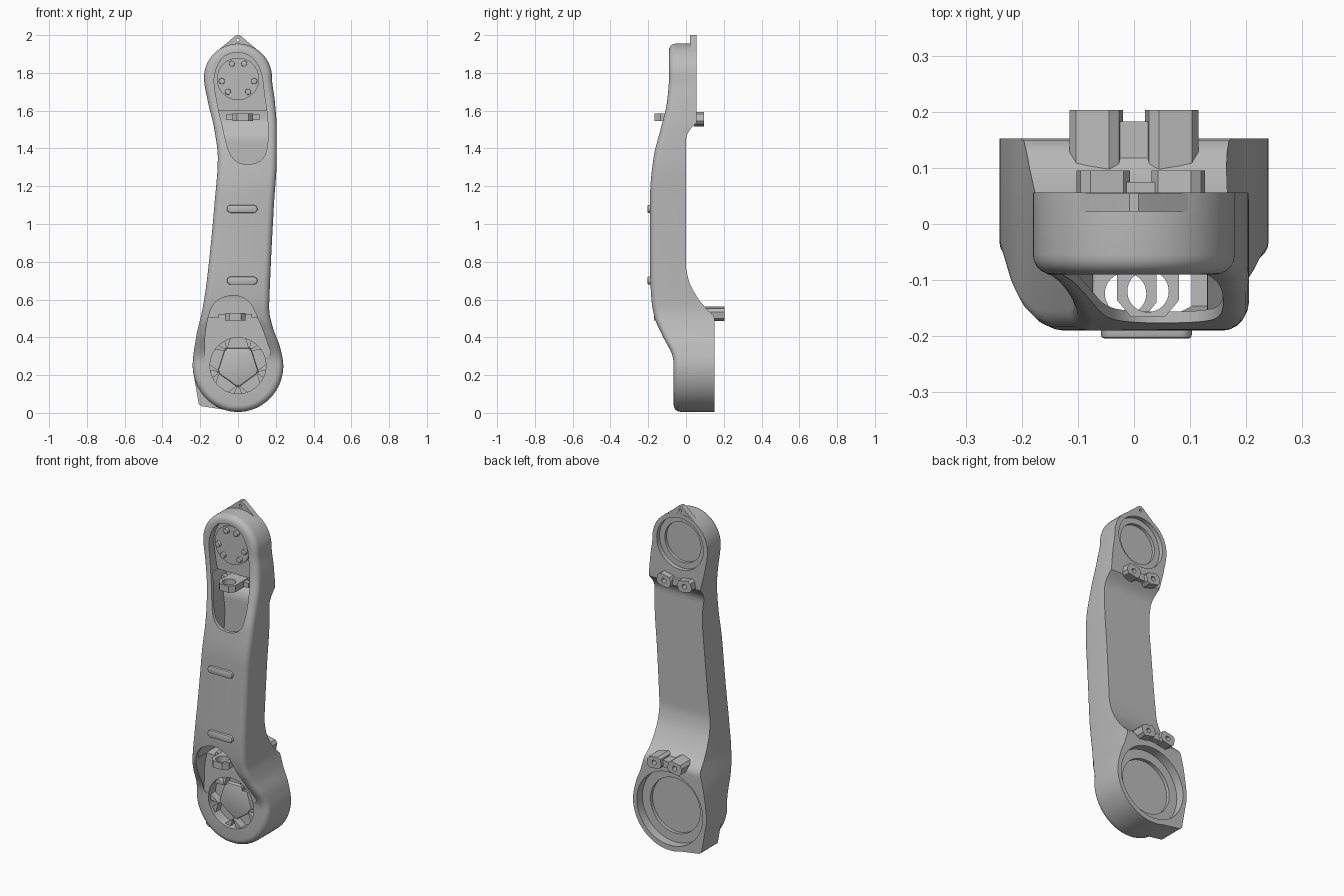
import bpy, bmesh, math
from mathutils import Vector

if "Cube" in bpy.data.objects:
    bpy.data.objects.remove(bpy.data.objects["Cube"], do_unlink=True)

mat = bpy.data.materials.new("mid grey")
mat.use_nodes = True
GREY = (0.5, 0.5, 0.5, 1)
mat.diffuse_color = GREY
mat.node_tree.nodes["Principled BSDF"].inputs["Base Color"].default_value = GREY


def smooth_curve(keys):
    """Monotone smooth interpolation through (z, value) keys."""
    n = len(keys)
    d = [(keys[i + 1][1] - keys[i][1]) / (keys[i + 1][0] - keys[i][0]) for i in range(n - 1)]
    m = [0.0] * n
    for i in range(1, n - 1):
        if d[i - 1] * d[i] > 0:
            m[i] = 2 * d[i - 1] * d[i] / (d[i - 1] + d[i])

    def f(z):
        z = min(max(z, keys[0][0]), keys[-1][0])
        i = 0
        while i < n - 2 and z > keys[i + 1][0]:
            i += 1
        h = keys[i + 1][0] - keys[i][0]
        t = (z - keys[i][0]) / h
        return ((2 * t**3 - 3 * t**2 + 1) * keys[i][1] + (t**3 - 2 * t**2 + t) * h * m[i]
                + (3 * t**2 - 2 * t**3) * keys[i + 1][1] + (t**3 - t**2) * h * m[i + 1])
    return f


def finish(name, bm):
    bmesh.ops.recalc_face_normals(bm, faces=bm.faces[:])
    me = bpy.data.meshes.new(name)
    bm.to_mesh(me)
    bm.free()
    me.materials.append(mat)
    ob = bpy.data.objects.new(name, me)
    bpy.context.collection.objects.link(ob)
    return ob


def prism(name, pts, y0, y1, bevel=0.0):
    """Extrude an x/z polygon along y, optionally softening its front rim."""
    bm = bmesh.new()
    a = [bm.verts.new((x, y0, z)) for x, z in pts]
    b = [bm.verts.new((x, y1, z)) for x, z in pts]
    n = len(pts)
    front = bm.faces.new(a)
    bm.faces.new(b)
    for i in range(n):
        bm.faces.new((a[i], a[(i + 1) % n], b[(i + 1) % n], b[i]))
    if bevel:
        bmesh.ops.bevel(bm, geom=front.edges[:], offset=bevel, segments=2,
                        profile=0.5, affect='EDGES')
    return finish(name, bm)


def circle(x, z, r, n=64, start=0.0):
    return [(x + r * math.cos(start + 2 * math.pi * i / n),
             z + r * math.sin(start + 2 * math.pi * i / n)) for i in range(n)]


def rounded(pts, steps=6):
    """Closed smooth loop through a few points."""
    out, n = [], len(pts)
    for i in range(n):
        p0, p1, p2, p3 = (Vector(pts[(i + k) % n]) for k in (-1, 0, 1, 2))
        for s in range(steps):
            t = s / steps
            out.append(tuple(0.5 * (2 * p1 + (p2 - p0) * t + (2 * p0 - 5 * p1 + 4 * p2 - p3) * t * t
                                    + (3 * p1 - p0 - 3 * p2 + p3) * t**3)))
    return out


def layered(name, left, right, layers):
    """Solid from a paired outline: each layer is (inset, depth function of z)."""
    loop = left + right[::-1]
    n, h = len(loop), len(left)
    bm = bmesh.new()
    rings = []
    for inset, depth in layers:
        ring = []
        for i, (x, z) in enumerate(loop):
            t = Vector(loop[(i + 1) % n]) - Vector(loop[i - 1])
            t.normalize()
            px, pz = x + t.y * inset, z - t.x * inset
            ring.append(bm.verts.new((px, depth(pz), pz)))
        rings.append(ring)
    for a, b in zip(rings, rings[1:]):
        for i in range(n):
            bm.faces.new((a[i], a[(i + 1) % n], b[(i + 1) % n], b[i]))
    for ring in (rings[0], rings[-1]):
        for i in range(h - 1):
            bm.faces.new((ring[i], ring[i + 1], ring[n - 2 - i], ring[n - 1 - i]))
    return finish(name, bm)


def cut(ob, cutter):
    """Subtract a cutter and remove it, falling back to another solver if one fails."""
    mod = ob.modifiers.new("cut", 'BOOLEAN')
    mod.operation, mod.object = 'DIFFERENCE', cutter
    for solver in ('MANIFOLD', 'EXACT', 'FLOAT'):
        mod.solver = solver
        bpy.context.view_layer.update()
        dg = bpy.context.evaluated_depsgraph_get()
        me = bpy.data.meshes.new_from_object(ob.evaluated_get(dg))
        if len(me.polygons) > len(ob.data.polygons) // 2 and len(me.polygons) != len(ob.data.polygons):
            ob.data = me
            break
    ob.modifiers.clear()
    bpy.data.objects.remove(cutter, do_unlink=True)


# Outline and side profile of the arm
x_left = smooth_curve([(0.25, -0.24), (0.4, -0.222), (0.55, -0.188), (0.7, -0.165), (1.1, -0.125),
                       (1.35, -0.107), (1.5, -0.125), (1.65, -0.16), (1.775, -0.18)])
x_right = smooth_curve([(0.25, 0.24), (0.35, 0.222), (0.45, 0.185), (0.55, 0.165), (0.7, 0.17),
                        (1.1, 0.19), (1.35, 0.205), (1.5, 0.205), (1.65, 0.195), (1.775, 0.18)])
y_front = smooth_curve([(0, -0.065), (0.27, -0.066), (0.42, -0.13), (0.5, -0.165), (0.6, -0.183),
                        (0.75, -0.19), (1.15, -0.19), (1.35, -0.172), (1.5, -0.135),
                        (1.65, -0.1), (1.78, -0.09), (2, -0.09)])
y_back = smooth_curve([(0, 0.152), (0.5, 0.152), (0.56, 0.1), (0.62, 0.055), (0.7, 0.015),
                       (0.78, 0), (1.45, 0), (1.5, 0.02), (1.54, 0.056), (2, 0.056)])

left, right = [], []
for i in range(1, 19):
    a = math.pi / 2 * (1 - i / 18.5)
    z, w = 0.25 - 0.245 * math.sin(a), 0.24 * math.cos(a)
    left.append((-w, z))
    right.append((w, z))
for i in range(71):
    z = 0.25 + 1.525 * i / 70
    left.append((x_left(z), z))
    right.append((x_right(z), z))
for i in range(1, 19):
    a = math.pi / 2 * i / 18.5
    z, w = 1.775 + 0.18 * math.sin(a), 0.18 * math.cos(a)
    left.append((-w, z))
    right.append((w, z))

# Main arm with a softened front rim
R = 0.035
layers = [(0, y_back)]
for k in range(6):
    t = math.pi / 2 * k / 5
    layers.append((R * (1 - math.cos(t)), lambda z, s=math.sin(t): y_front(z) + R * (1 - s)))
arm = layered("arm_housing", left, right, layers)

# Hollow channel along the middle
zs = [0.505 + 1.095 * i / 45 for i in range(46)]
cut(arm, layered("channel_cutter", [(x_left(z) + 0.035, z) for z in zs],
                 [(x_right(z) - 0.035, z) for z in zs],
                 [(0, lambda z: min(y_back(z) - 0.02, 0.035)), (0, lambda z: y_front(z) + 0.02)]))

# Front openings
upper_open = [(-0.125, 1.78), (-0.112, 1.65), (-0.085, 1.53), (-0.05, 1.39), (-0.005, 1.33),
              (0.06, 1.317), (0.125, 1.34), (0.155, 1.41), (0.157, 1.55), (0.14, 1.68),
              (0.122, 1.8), (0.075, 1.88), (0, 1.907), (-0.08, 1.88)]
lower_open = [(-0.175, 0.34), (-0.165, 0.47), (-0.125, 0.58), (-0.03, 0.622), (0.055, 0.59),
              (0.105, 0.5), (0.155, 0.37), (0.16, 0.3), (0, 0.25), (-0.16, 0.27)]
cut(arm, prism("upper_cutter", rounded(upper_open), -0.4, -0.045))
cut(arm, prism("lower_cutter", rounded(lower_open), -0.4, -0.0645))
cut(arm, prism("hub_cutter", circle(0, 0.25, 0.148), -0.4, 0.0))

# Stepped round sockets at the back
for z, r1, d1, r2, d2 in ((0.25, 0.215, 0.1, 0.162, 0.08), (1.778, 0.152, 0.03, 0.118, 0.012)):
    cut(arm, prism("socket_cutter", circle(0, z, r1), d1, 0.5))
    cut(arm, prism("socket_cutter", circle(0, z, r2), d2, 0.5))

# Flange tabs
tip = prism("top_tab", [(-0.128, 1.9), (-0.022, 1.99), (-0.008, 2.0), (0.008, 2.0),
                        (0.022, 1.99), (0.128, 1.9), (0.06, 1.936), (-0.06, 1.936)], 0.022, 0.055)
cut(tip, prism("tab_cutter", circle(0, 1.974, 0.009, 16), -0.2, 0.2))
prism("bottom_tab", [(-0.236, 0.21), (-0.208, 0.048), (-0.195, 0.036), (-0.04, 0.012),
                     (-0.12, 0.045), (-0.2, 0.13)], 0.0, 0.152)

# Raised grip strips on the front
for nm, z in (("upper_strip", 1.08), ("lower_strip", 0.7)):
    pts = [(sx * 0.06 + 0.022 + 0.021 * math.cos(a), z + 0.021 * math.sin(a))
           for sx, a0 in ((1, -math.pi / 2), (-1, math.pi / 2))
           for a in (a0 + math.pi * k / 8 for k in range(9))]
    prism(nm, pts, -0.204, -0.18, 0.006)

# Cable loops inside the two openings
for nm, x, z, y0, y1 in (("upper_cable_loop", 0.025, 1.565, -0.166, 0.04),
                         ("lower_cable_loop", -0.015, 0.51, -0.17, 0.04)):
    bm = bmesh.new()
    outline = [(-0.055, y1), (-0.055, y0 + 0.03), (-0.03, y0), (0.03, y0), (0.055, y0 + 0.03), (0.055, y1)]
    lo = [bm.verts.new((x + px, py, z - 0.02)) for px, py in outline]
    hi = [bm.verts.new((x + px, py, z + 0.02)) for px, py in outline]
    bm.faces.new(lo)
    bm.faces.new(hi)
    for i in range(6):
        bm.faces.new((lo[i], lo[(i + 1) % 6], hi[(i + 1) % 6], hi[i]))
    loop = finish(nm, bm)
    bm = bmesh.new()
    bmesh.ops.create_cone(bm, cap_ends=True, segments=32, radius1=0.037, radius2=0.037, depth=0.2)
    bmesh.ops.translate(bm, verts=bm.verts[:], vec=(x, y0 + 0.046, z))
    cut(loop, finish("loop_cutter", bm))
    prism(nm + "_bar", [(x - 0.088, z - 0.014), (x + 0.088, z - 0.014),
                        (x + 0.088, z + 0.014), (x - 0.088, z + 0.014)], -0.065, -0.035)

# Clamp blocks with screw holes on the back
for nm, cx, z, tilt, y0, y1 in (("upper_clamp", 0.012, 1.555, 0.2, 0.042, 0.095),
                                ("lower_clamp", 0.0, 0.525, -0.2, 0.06, 0.203)):
    for s in (-1, 1):
        a = s * tilt
        shape = [(-0.045, -0.018), (-0.03, -0.033), (0.03, -0.033), (0.045, -0.018),
                 (0.045, 0.018), (0.03, 0.033), (-0.03, 0.033), (-0.045, 0.018)]
        bx = cx + s * 0.067
        block = prism(nm + ("_left" if s > 0 else "_right"),
                      [(bx + px * math.cos(a) - pz * math.sin(a), z + px * math.sin(a) + pz * math.cos(a))
                       for px, pz in shape], y0, y1)
        cut(block, prism("screw_cutter", circle(bx, z, 0.014, 16), y1 - 0.03, 0.5))
    prism(nm + "_bridge", [(cx - 0.05, z - 0.022), (cx + 0.05, z - 0.022),
                           (cx + 0.05, z + 0.018), (cx - 0.05, z + 0.018)], y0, y1 - 0.02)

# Motor face with three pairs of bolts in the upper opening
prism("motor_face", circle(0, 1.768, 0.112), -0.055, -0.03, 0.004)
for k in range(3):
    for side in (-1, 1):
        a = math.radians(90 + 120 * k + 22 * side)
        prism("motor_bolt", circle(0.087 * math.cos(a), 1.768 + 0.087 * math.sin(a), 0.016, 12),
              -0.072, -0.05, 0.003)

# Five-sided hub plate with radiating ribs in the lower opening
prism("hub_plate", circle(0, 0.25, 0.115, 5, math.radians(-18)), -0.025, 0.01, 0.008)
for k in range(5):
    a = math.radians(-18 + 72 * k)
    for side in (-1, 1):
        b = a + side * 0.25
        prism("hub_rib", [(0.1 * math.cos(a), 0.25 + 0.1 * math.sin(a)),
                          (0.152 * math.cos(b - 0.12), 0.25 + 0.152 * math.sin(b - 0.12)),
                          (0.152 * math.cos(b + 0.12), 0.25 + 0.152 * math.sin(b + 0.12))], -0.045, 0.01)

# Smooth shading with sharp edges kept
bpy.ops.object.select_all(action='DESELECT')
parts = [o for o in bpy.context.collection.objects if o.type == 'MESH']
for o in parts:
    o.select_set(True)
bpy.context.view_layer.objects.active = arm
bpy.ops.object.shade_smooth_by_angle(angle=math.radians(35))
